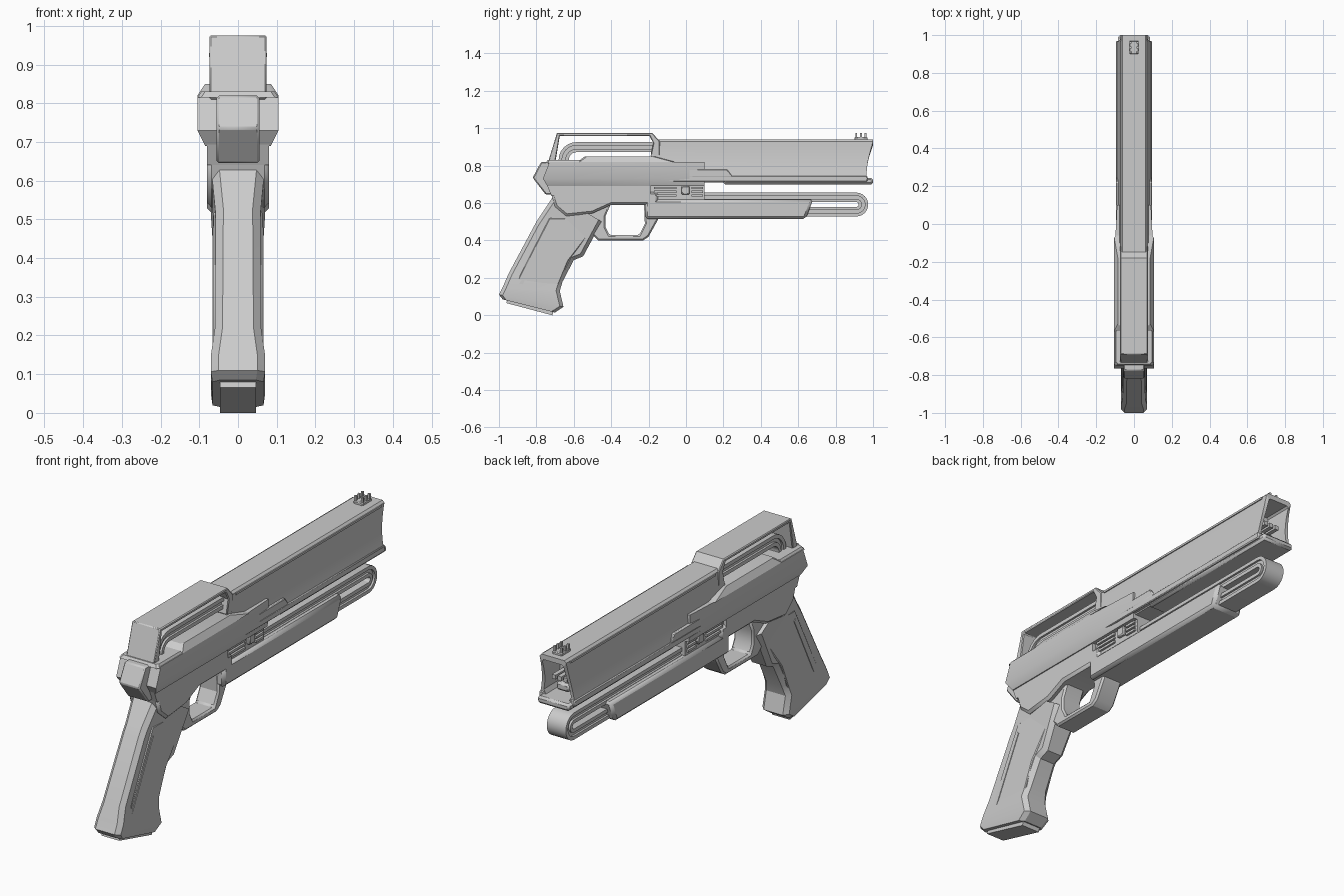
import bpy, bmesh
from math import sin, cos, pi, radians
from mathutils import Vector

cube = bpy.data.objects.get("Cube")
if cube:
    bpy.data.objects.remove(cube)

GREY = (.6, .6, .6, 1)
grey = bpy.data.materials.new("plain grey")
grey.use_nodes = True
grey.diffuse_color = GREY
grey.node_tree.nodes["Principled BSDF"].inputs["Base Color"].default_value = GREY

# Shared dimensions
MUZZLE = 1
BARREL_TOP, BARREL_LOW = .94, .7
FRAME_TOP = .975
BELT_TOP, BELT_HALF = .82, .105
BARREL_HALF = .09
GUARD_HALF = .08
VENT_HALF = .065


def finish(name, bm, bevel=0):
    bmesh.ops.recalc_face_normals(bm, faces=bm.faces)
    mesh = bpy.data.meshes.new(name)
    bm.to_mesh(mesh)
    bm.free()
    ob = bpy.data.objects.new(name, mesh)
    bpy.context.collection.objects.link(ob)
    mesh.materials.append(grey)
    if bevel:
        edge = ob.modifiers.new("edge", 'BEVEL')
        edge.width, edge.segments = bevel, 1
        edge.limit_method, edge.angle_limit = 'ANGLE', radians(50)
    bpy.ops.object.select_all(action='DESELECT')
    ob.select_set(True)
    bpy.context.view_layer.objects.active = ob
    bpy.ops.object.shade_smooth_by_angle(angle=radians(28))


def skin(name, rings, bevel=0, closed=False):
    """Bridge rings of equal length with quads; cap the ends unless closed."""
    bm = bmesh.new()
    rows = [[bm.verts.new(point) for point in ring] for ring in rings]
    pairs = list(zip(rows, rows[1:]))
    if closed:
        pairs.append((rows[-1], rows[0]))
    else:
        bm.faces.new(rows[0])
        bm.faces.new(rows[-1])
    for a, b in pairs:
        for i in range(len(a)):
            bm.faces.new((a[i - 1], a[i], b[i], b[i - 1]))
    finish(name, bm, bevel)


def mirrored(half):
    """Complete half a ring with its mirror image in x."""
    return half + [(-x, y, z) for x, y, z in reversed(half)]


def prism(name, outline, left, right=None, bevel=0):
    """Side outline (y, z) extruded across x, centred if one width is given."""
    right = -left if right is None else right
    skin(name, [[(x, y, z) for y, z in outline] for x in (left, right)], bevel)


def box(back, front, low, high):
    return [(back, low), (front, low), (front, high), (back, high)]


def both_sides(name, outline, inner, outer, bevel=0):
    for side, sign in (("left", 1), ("right", -1)):
        prism(side + "_" + name, outline, sign * inner, sign * outer, bevel)


def tower(name, levels, cut):
    """Stack of corner-cut rings, each a back point, front point and half width."""
    rings = []
    for back, front, w in levels:
        back, front = Vector(back), Vector(front)
        inset = cut / (front - back).length
        half = []
        for x, t in ((w - cut, 0), (w, inset), (w, 1 - inset), (w - cut, 1)):
            half.append((x, *back.lerp(front, t)))
        rings.append(mirrored(half))
    skin(name, rings)


def nested_bands(name, back, front, centre, radius, step):
    """Three flat racetrack bands, one inside another, the middle one sunk."""
    def track(x, r):
        bend = [pi * (i / 12 - .5) for i in range(13)]
        ends = ((front, r), (back, -r))
        return [(x, y + s * cos(a), centre + s * sin(a)) for y, s in ends for a in bend]
    for i, w in enumerate((.05, .04, .05)):
        outer = radius - i * step
        inner = outer - step
        skin(name, [track(-w, outer), track(w, outer), track(w, inner), track(-w, inner)],
             closed=True)


# Barrel shroud: concave sides, hollow muzzle with scooped side walls
steps = 8
half = [(.06, MUZZLE, BARREL_TOP)]
for i in range(steps + 1):
    t = i / steps
    half.append((.07 + .02 * t ** 2, MUZZLE - .035 * sin(t * pi / 2), BARREL_TOP - .01 - .19 * t))
half.append((.075, half[-1][1], BARREL_LOW + .01))
outline = mirrored(half)
middle = (BARREL_TOP + BARREL_LOW) / 2


def cavity(floor=None):
    return [(x * .8, floor or y, middle + (z - middle) * .8) for x, y, z in outline]


skin("barrel_shroud", [
    [(x, -.19 + .4 * max(0, z - .85), z) for x, y, z in outline],
    outline, cavity(), cavity(floor=.86)])

# Muzzle internals and lip
for x in (-.03, 0, .03):
    prism("muzzle_rod", box(back=.84, front=.95, low=.81, high=.83), x - .01, x + .01)
prism("muzzle_core", box(back=.84, front=.93, low=.75, high=.79), .035, bevel=.01)
prism("muzzle_lip", box(back=.2, front=MUZZLE, low=BARREL_LOW, high=.735), .084, bevel=.01)

# Side trims along the barrel
both_sides("barrel_trim", box(back=-.1, front=.97, low=.715, high=.745),
           .07, BARREL_HALF + .004, bevel=.004)
both_sides("rear_trim", [(-.1, .74), (.25, .74), (.22, .78), (-.1, .78)],
           .07, BARREL_HALF + .004, bevel=.004)
both_sides("upper_rib", box(back=-.12, front=.97, low=.92, high=.93), .06, .075)

# Receiver: a wide belt that tapers into the barrel, on a narrower base
belt = []
for z, w, back in ((.69, .085, -.74), (.73, BELT_HALF, -.765), (BELT_TOP, BELT_HALF, -.73)):
    belt.append(mirrored([(w, back, z), (w, -.2, z), (min(w, BARREL_HALF), .1, z)]))
skin("receiver", belt)
prism("receiver_base", [(-.72, .64), (-.2, .64), (-.2, .7), (-.745, .7)], GUARD_HALF)
tower("receiver_top", [((-.58, BELT_TOP), (-.06, BELT_TOP), BELT_HALF),
                       ((-.54, .85), (-.17, .85), .085)], cut=.012)
tower("frame_base", [((-.75, .815), (-.55, .815), BELT_HALF),
                     ((-.74, .83), (-.56, .83), .095)], cut=.01)
prism("rear_plug", [(-.82, .735), (-.775, BELT_TOP), (-.7, BELT_TOP), (-.7, .645), (-.75, .645)],
      .055, bevel=.006)

# Open top frame with nested bands in its window
bar_low = FRAME_TOP - .016
prism("top_frame", [(-.74, .81), (-.69, FRAME_TOP), (-.18, FRAME_TOP), (-.14, .93), (-.14, .85),
                    (-.19, .85), (-.175, .92), (-.195, bar_low), (-.675, bar_low), (-.7, .81)],
      .074, bevel=.004)
nested_bands("upper_band", back=-.585, front=-.19, centre=.83, radius=.096, step=.018)

# Lower frame and trigger guard
prism("lower_frame", [(-.725, .66), (-.7, .58), (-.64, .53), (-.5, .545), (-.4, .59),
                      (-.15, .59), (-.15, .66)], GUARD_HALF, bevel=.012)
prism("trigger_guard", [(-.62, .55), (-.47, .4), (-.23, .4), (-.2, .42), (-.15, .51), (-.15, .6),
                        (-.225, .6), (-.22, .49), (-.25, .43), (-.41, .43), (-.43, .47),
                        (-.43, .53), (-.4, .6), (-.6, .6)], .052, bevel=.008)

# Handguard with vented upper section
prism("handguard", [(-.22, .515), (.64, .515), (.68, .62), (-.22, .62)], GUARD_HALF, bevel=.014)
prism("vent_core", box(back=-.22, front=.1, low=.61, high=.71), VENT_HALF)
for row in range(3):
    low = .635 + .02 * row
    for back, front in ((-.17, -.05), (.03, .09)):
        both_sides("vent_slat", box(back, front, low, low + .011), VENT_HALF - .01, VENT_HALF + .01)
both_sides("vent_button", box(back=-.025, front=.02, low=.645, high=.69),
           .06, GUARD_HALF, bevel=.005)
both_sides("vent_end", [(-.22, .61), (-.16, .61), (-.19, .65), (-.19, .7), (-.22, .7)],
           .06, GUARD_HALF)

# Nested bands under the barrel
nested_bands("lower_band", back=.1, front=.91, centre=.592, radius=.064, step=.017)

# Grip with flared foot, side panels and end plate
tower("grip", [((-.98, .085), (-.7, .015), .066), ((-1, .11), (-.655, .045), .07),
               ((-.98, .15), (-.675, .13), .07), ((-.95, .22), (-.66, .18), .06),
               ((-.8, .5), (-.6, .295), .058), ((-.78, .53), (-.55, .315), .058),
               ((-.7, .65), (-.45, .5), .07)], cut=.02)
both_sides("grip_panel", [(-.73, .52), (-.91, .17), (-.7, .12), (-.63, .29), (-.53, .42),
                          (-.62, .52)], .05, .063, bevel=.004)
both_sides("grip_rib", [(-.73, .48), (-.9, .15), (-.88, .15), (-.72, .47)], .05, .066)
prism("grip_end_plate", [(-.96, .065), (-.715, 0), (-.7, .04), (-.95, .11)], .047)

# Front sight
prism("sight_base", box(back=.9, front=.97, low=.93, high=.953), .025, bevel=.004)
for row in range(3):
    back = .905 + .025 * row
    both_sides("sight_prong", box(back, back + .01, .95, FRAME_TOP), .013, .023)
